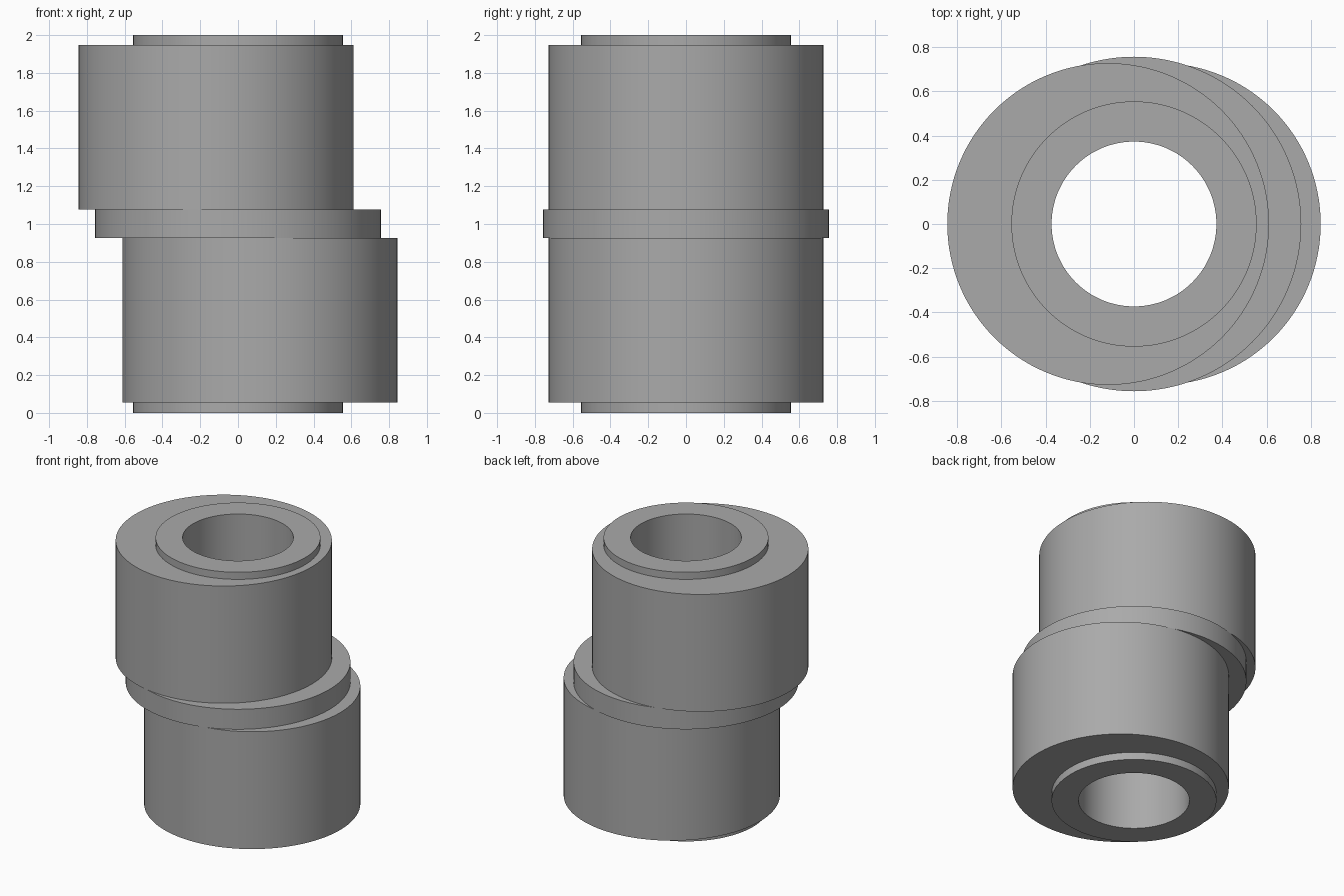
import bpy
import bmesh
from math import cos, sin, tau, radians

cube = bpy.data.objects.get("Cube")
if cube:
    bpy.data.objects.remove(cube, do_unlink=True)

SEGMENTS = 128
BORE = 0.373

# Plain steel grey
steel = bpy.data.materials.new("steel grey")
steel.use_nodes = True
grey = (0.4, 0.4, 0.4, 1)
steel.diffuse_color = grey
steel.node_tree.nodes["Principled BSDF"].inputs["Base Color"].default_value = grey


def bored_disc(name, radius, offset, bottom, top):
    """Cylinder shifted along x, with the shaft bore kept on the axis."""
    bm = bmesh.new()
    rings = []
    for r, x, z in ((BORE, 0, bottom), (radius, offset, bottom),
                    (radius, offset, top), (BORE, 0, top)):
        rings.append([bm.verts.new((x + r * cos(tau * i / SEGMENTS),
                                    r * sin(tau * i / SEGMENTS), z))
                      for i in range(SEGMENTS)])
    for k in range(4):
        a, b = rings[k], rings[(k + 1) % 4]
        for i in range(SEGMENTS):
            j = (i + 1) % SEGMENTS
            bm.faces.new((a[i], a[j], b[j], b[i]))
    bmesh.ops.recalc_face_normals(bm, faces=bm.faces)
    mesh = bpy.data.meshes.new(name)
    bm.to_mesh(mesh)
    bm.free()
    mesh.materials.append(steel)
    obj = bpy.data.objects.new(name, mesh)
    bpy.context.collection.objects.link(obj)
    bpy.ops.object.select_all(action="DESELECT")
    obj.select_set(True)
    bpy.context.view_layer.objects.active = obj
    bpy.ops.object.shade_smooth_by_angle(angle=radians(30))


# End collars, two opposed eccentric lobes and the middle flange
bored_disc("bottom_collar", 0.555, 0, 0, 0.055)
bored_disc("lower_eccentric", 0.728, 0.117, 0.055, 0.927)
bored_disc("middle_flange", 0.757, 0, 0.927, 1.076)
bored_disc("upper_eccentric", 0.728, -0.117, 1.076, 1.947)
bored_disc("top_collar", 0.555, 0, 1.947, 2)
